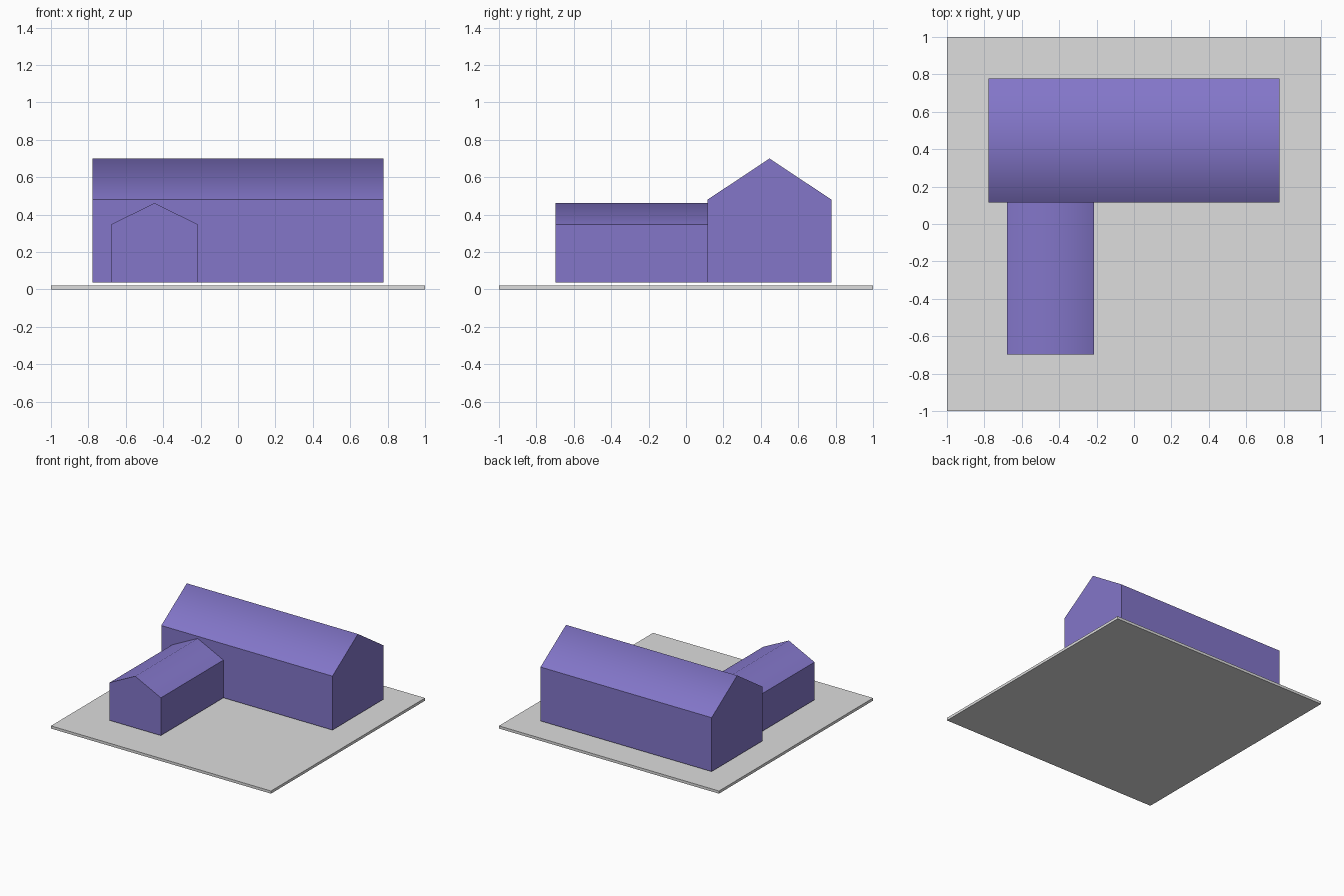
import bpy, bmesh
from mathutils import Matrix

if "Cube" in bpy.data.objects:
    bpy.data.objects.remove(bpy.data.objects["Cube"])


def material(name, rgb):
    m = bpy.data.materials.new(name)
    m.diffuse_color = (*rgb, 1.0)
    m.use_nodes = True
    m.node_tree.nodes["Principled BSDF"].inputs["Base Color"].default_value = m.diffuse_color
    return m


PURPLE = material("purple", (0.227, 0.181, 0.584))
GREY = material("light grey", (0.723, 0.723, 0.723))
BASE = 0.037  # underside of the buildings, just above the slab


def add_object(name, bm, mat):
    bmesh.ops.recalc_face_normals(bm, faces=bm.faces)
    mesh = bpy.data.meshes.new(name)
    bm.to_mesh(mesh)
    bm.free()
    mesh.materials.append(mat)
    obj = bpy.data.objects.new(name, mesh)
    bpy.context.collection.objects.link(obj)


def gabled_block(name, axis, start, end, low, high, eave, ridge):
    """House-shaped profile from low to high, extruded along axis from start to end."""
    profile = [(low, BASE), (high, BASE), (high, eave),
               ((low + high) / 2, ridge), (low, eave)]
    bm = bmesh.new()

    def point(along, across, z):
        return (along, across, z) if axis == "x" else (across, along, z)

    gable = bm.faces.new([bm.verts.new(point(start, a, z)) for a, z in profile])
    sweep = point(end - start, 0, 0)
    ext = bmesh.ops.extrude_face_region(bm, geom=[gable], use_keep_orig=True)
    bmesh.ops.translate(bm, vec=sweep,
                        verts=[v for v in ext["geom"] if isinstance(v, bmesh.types.BMVert)])
    bmesh.ops.recalc_face_normals(bm, faces=bm.faces)
    # the two roof slopes blend softly over the ridge, everything else is crisp
    for f in bm.faces:
        f.smooth = 0.1 < f.normal.z < 0.99
    for e in bm.edges:
        e.smooth = all(f.smooth for f in e.link_faces)
    add_object(name, bm, PURPLE)


# Ground slab
bm = bmesh.new()
bmesh.ops.create_cube(bm, size=1, matrix=Matrix.Translation((0, 0, 0.011))
                      @ Matrix.Diagonal((2, 2, 0.022, 1)))
add_object("base_slab", bm, GREY)

# Long main building and the lower wing in front of it
gabled_block("main_building", "x", -0.778, 0.778, 0.115, 0.778, 0.48, 0.70)
gabled_block("front_wing", "y", -0.697, 0.115, -0.68, -0.213, 0.347, 0.462)
